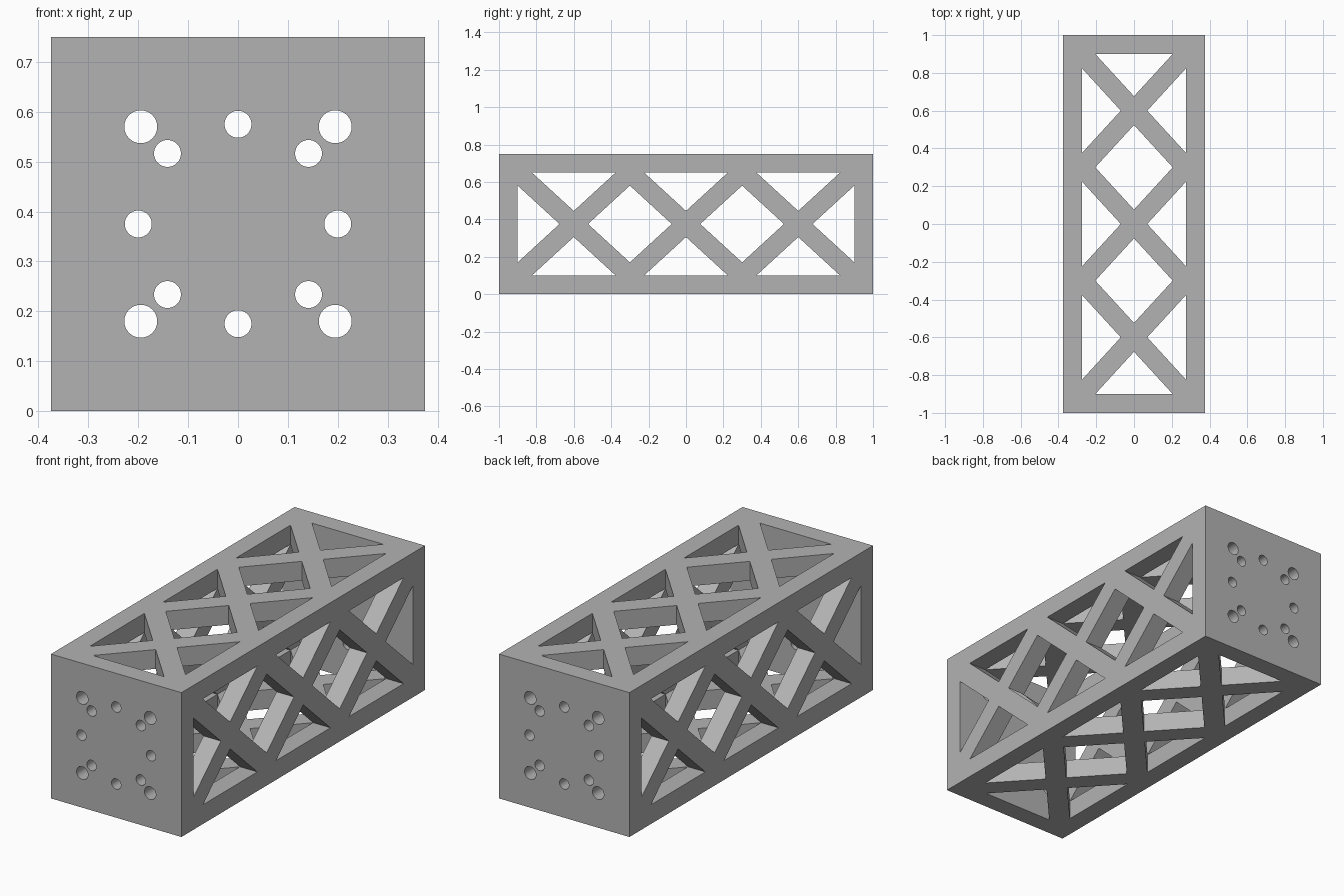
import bpy, bmesh, math
from mathutils import Matrix, Vector

if "Cube" in bpy.data.objects:
    bpy.data.objects.remove(bpy.data.objects["Cube"], do_unlink=True)

HALF, LENGTH, WALL = 0.375, 2.0, 0.1      # half width, length, wall thickness
INNER = HALF - WALL                       # half width of the windows
BAY = 0.3                                 # half length of one X-braced bay
BRACE = 0.07                              # half height of a brace, measured across
SLOPE = INNER / BAY
REACH = BRACE / SLOPE                     # half length of a brace, measured along

metal = bpy.data.materials.new("grey metal")
metal.use_nodes = True
grey = (0.45, 0.45, 0.45, 1)
metal.diffuse_color = grey
metal.node_tree.nodes["Principled BSDF"].inputs["Base Color"].default_value = grey


def make_object(name, bm):
    bmesh.ops.recalc_face_normals(bm, faces=bm.faces)
    mesh = bpy.data.meshes.new(name)
    bm.to_mesh(mesh)
    bm.free()
    mesh.materials.append(metal)
    obj = bpy.data.objects.new(name, mesh)
    bpy.context.collection.objects.link(obj)
    return obj


def box(name, size):
    bm = bmesh.new()
    bmesh.ops.create_cube(bm, size=1)
    bmesh.ops.scale(bm, vec=size, verts=bm.verts)
    bmesh.ops.translate(bm, vec=(0, 0, HALF), verts=bm.verts)
    return make_object(name, bm)


def window_shapes():
    """Outlines (along, across) of the openings between the braces."""
    shapes = []
    for centre in (-2 * BAY, 0, 2 * BAY):
        for s in (-1, 1):
            shapes.append([(centre, s * BRACE),
                           (centre + BAY - REACH, s * INNER),
                           (centre - BAY + REACH, s * INNER)])
    tall = INNER - BRACE
    for s in (-1, 1):
        shapes.append([(s * (2 * BAY + REACH), 0), (s * 3 * BAY, tall), (s * 3 * BAY, -tall)])
        shapes.append([(s * REACH, 0), (s * BAY, tall),
                       (s * (2 * BAY - REACH), 0), (s * BAY, -tall)])
    return shapes


def window_cutter(name, upright):
    """Prisms through the whole frame, sideways or upright."""
    bm = bmesh.new()
    for outline in window_shapes():
        face = bm.faces.new([bm.verts.new((-1, a, b)) for a, b in outline])
        out = bmesh.ops.extrude_face_region(bm, geom=[face])
        verts = [g for g in out["geom"] if isinstance(g, bmesh.types.BMVert)]
        bmesh.ops.translate(bm, vec=(2, 0, 0), verts=verts)
    if upright:
        bmesh.ops.rotate(bm, matrix=Matrix.Rotation(math.pi / 2, 3, 'Y'), verts=bm.verts)
    bmesh.ops.translate(bm, vec=(0, 0, HALF), verts=bm.verts)
    return make_object(name, bm)


def bolt_hole_cutter():
    """Ring of eight small holes and four larger corner holes."""
    holes = [(0.2 * math.cos(k * math.pi / 4), 0.2 * math.sin(k * math.pi / 4), 0.027)
             for k in range(8)]
    holes += [(sx * 0.195, sz * 0.195, 0.033) for sx in (-1, 1) for sz in (-1, 1)]
    bm = bmesh.new()
    for x, z, radius in holes:
        place = Matrix.Translation(Vector((x, 0, HALF + z))) @ Matrix.Rotation(math.pi / 2, 4, 'X')
        bmesh.ops.create_cone(bm, cap_ends=True, segments=32, radius1=radius,
                              radius2=radius, depth=LENGTH + 0.2, matrix=place)
    return make_object("bolt_hole_cutter", bm)


# Closed box, hollowed out, then pierced by windows and bolt holes
frame = box("truss_frame", (2 * HALF, LENGTH, 2 * HALF))
cutters = [
    box("cavity_cutter", (2 * INNER, LENGTH - 2 * WALL, 2 * INNER)),
    window_cutter("side_window_cutter", False),
    window_cutter("top_window_cutter", True),
    bolt_hole_cutter(),
]
for cutter in cutters:
    cutter.hide_render = True
    mod = frame.modifiers.new(cutter.name, 'BOOLEAN')
    mod.operation = 'DIFFERENCE'
    mod.solver = 'EXACT'
    mod.object = cutter

# Bake the cuts and discard the cutters
graph = bpy.context.evaluated_depsgraph_get()
baked = bpy.data.meshes.new_from_object(frame.evaluated_get(graph))
frame.modifiers.clear()
frame.data = baked
for cutter in cutters:
    bpy.data.objects.remove(cutter, do_unlink=True)

# Smooth hole walls, sharp edges elsewhere
bpy.ops.object.select_all(action='DESELECT')
frame.select_set(True)
bpy.context.view_layer.objects.active = frame
bpy.ops.object.shade_smooth_by_angle(angle=math.radians(30))
